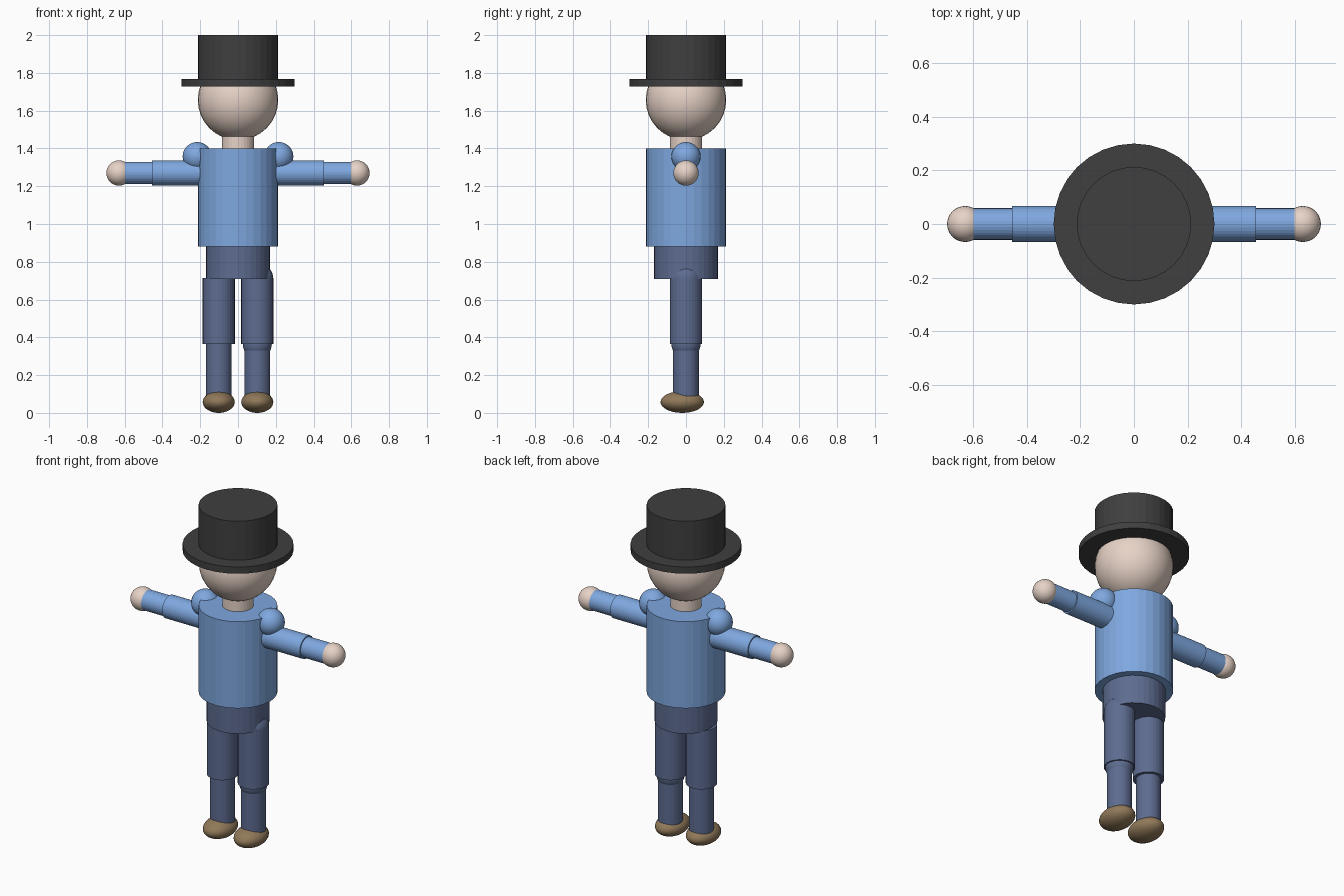
import bpy
from math import pi

if "Cube" in bpy.data.objects:
    bpy.data.objects.remove(bpy.data.objects["Cube"])


def material(name, rgb):
    m = bpy.data.materials.new(name)
    m.diffuse_color = (*rgb, 1)
    m.use_nodes = True
    m.node_tree.nodes["Principled BSDF"].inputs["Base Color"].default_value = m.diffuse_color
    return m


SKIN = material("skin", (0.80, 0.65, 0.57))
BLUE = material("shirt_blue", (0.21, 0.39, 0.74))
NAVY = material("trouser_blue", (0.11, 0.15, 0.28))
BROWN = material("shoe_brown", (0.28, 0.19, 0.10))
BLACK = material("hat_black", (0.05, 0.05, 0.05))


def finish(name, mat):
    ob = bpy.context.object
    ob.name = name
    ob.data.materials.append(mat)
    return ob


def tube(name, mat, r, z0, z1, x=0):
    """Upright cylinder between two heights."""
    bpy.ops.mesh.primitive_cylinder_add(vertices=32, radius=r, depth=z1 - z0,
                                        location=(x, 0, (z0 + z1) / 2))
    return finish(name, mat)


def arm_tube(name, mat, r, x0, x1, z):
    """Cylinder lying along x."""
    bpy.ops.mesh.primitive_cylinder_add(vertices=32, radius=r, depth=abs(x1 - x0),
                                        location=((x0 + x1) / 2, 0, z),
                                        rotation=(0, pi / 2, 0))
    return finish(name, mat)


def ball(name, mat, radii, loc):
    bpy.ops.mesh.primitive_uv_sphere_add(segments=32, ring_count=16, radius=1, location=loc)
    bpy.context.object.scale = radii
    bpy.ops.object.transform_apply(location=False, rotation=False, scale=True)
    bpy.ops.object.shade_smooth()
    return finish(name, mat)


# Hat, head and body
tube("hat_crown", BLACK, 0.213, 1.745, 2.0)
tube("hat_brim", BLACK, 0.30, 1.727, 1.767)
ball("head", SKIN, (0.213,) * 3, (0, 0, 1.657))
tube("neck", SKIN, 0.085, 1.38, 1.48)
tube("torso", BLUE, 0.213, 0.882, 1.40)
tube("pelvis", NAVY, 0.17, 0.71, 0.90)

for side, s in (("right", 1), ("left", -1)):
    # Arms
    ball(side + "_shoulder", BLUE, (0.077,) * 3, (s * 0.216, 0, 1.357))
    arm_tube(side + "_upper_arm", BLUE, 0.067, s * 0.19, s * 0.455, 1.27)
    arm_tube(side + "_forearm", BLUE, 0.059, s * 0.44, s * 0.61, 1.27)
    ball(side + "_hand", SKIN, (0.067,) * 3, (s * 0.63, 0, 1.27))
    # Legs
    x = s * 0.102
    tube(side + "_thigh", NAVY, 0.085, 0.365, 0.715, x)
    tube(side + "_shin", NAVY, 0.068, 0.08, 0.37, x)
    ball(side + "_shoe", BROWN, (0.085, 0.115, 0.0575), (x, -0.02, 0.0575))

# Round joints show on one leg only
ball("hip_joint", NAVY, (0.085,) * 3, (0.102, 0, 0.71))
ball("knee_joint", NAVY, (0.077,) * 3, (0.102, 0, 0.365))
